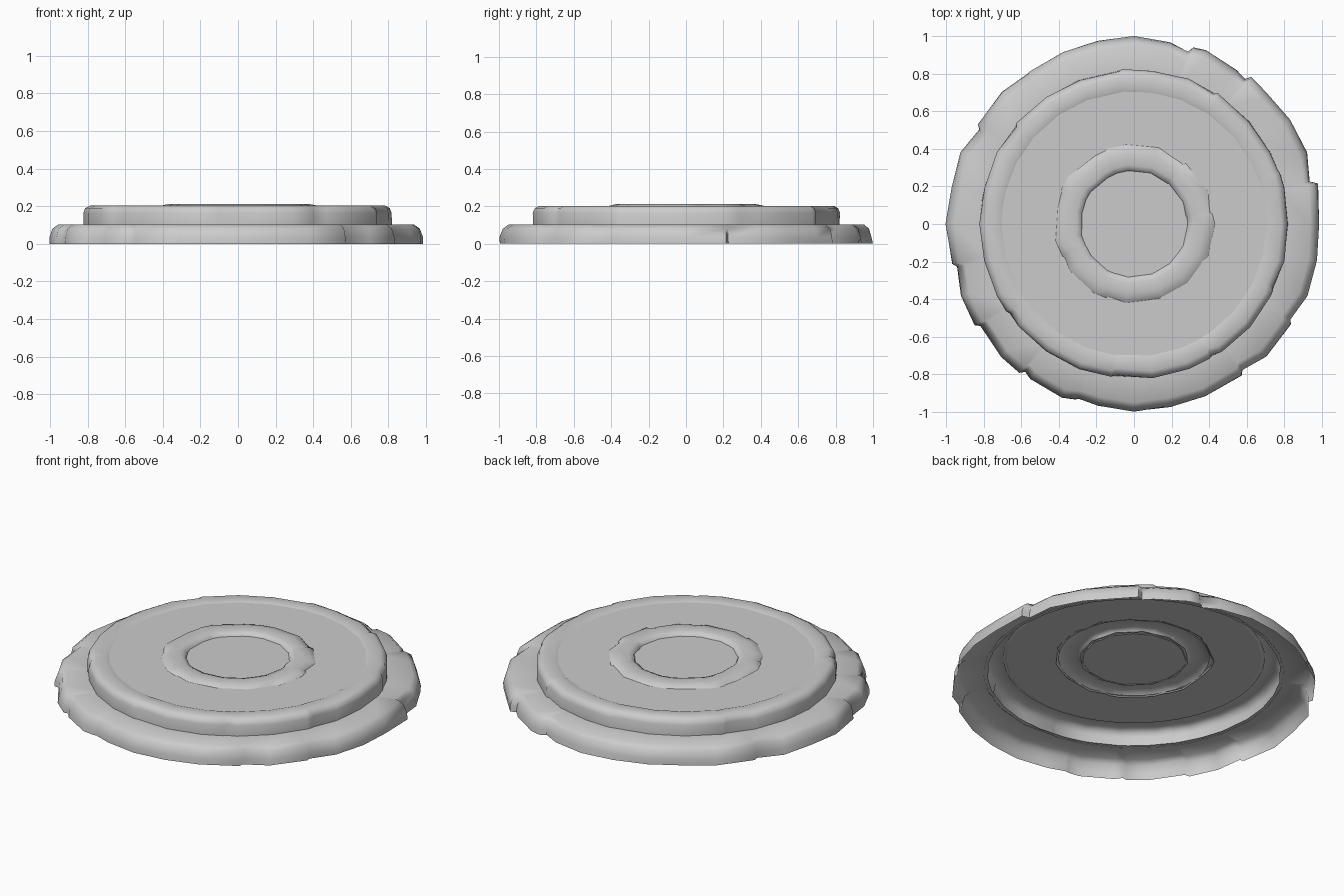
import bpy, bmesh, math, random

random.seed(4)
cube = bpy.data.objects.get("Cube")
if cube:
    bpy.data.objects.remove(cube, do_unlink=True)

stone = bpy.data.materials.new("grey stone")
stone.use_nodes = True
GREY = (0.6, 0.6, 0.6, 1)
stone.diffuse_color = GREY
stone.node_tree.nodes["Principled BSDF"].inputs["Base Color"].default_value = GREY


def course(name, profile, count, seams, rough, chip):
    """Open ring of worn stones: profile rows are (radius, height, wear)."""
    # Even columns, plus a tight pair of columns at each seam between stones
    columns = [(360 * i / count, 0) for i in range(count)
               if all(abs(360 * i / count - s) > 2.5 for s in seams)]
    columns += [(s - 0.6, 0) for s in seams] + [(s + 0.6, chip) for s in seams]
    columns.sort()
    bm = bmesh.new()
    rings = []
    for angle, cut in columns:
        a = math.radians(angle)
        shift = random.uniform(-rough, rough) - cut
        column = []
        for r, z, wear in profile:
            rr = r + wear * (shift + random.uniform(-rough, rough) * 0.3)
            column.append(bm.verts.new((rr * math.cos(a), rr * math.sin(a), z)))
        rings.append(column)
    for i, here in enumerate(rings):
        there = rings[(i + 1) % len(rings)]
        for k in range(len(profile) - 1):
            bm.faces.new((here[k], there[k], there[k + 1], here[k + 1]))
    finish(bm, name)
    return [v for v in columns]


def finish(bm, name, smooth=True):
    mesh = bpy.data.meshes.new(name)
    bm.to_mesh(mesh)
    bm.free()
    mesh.materials.append(stone)
    obj = bpy.data.objects.new(name, mesh)
    bpy.context.collection.objects.link(obj)
    if smooth:
        bpy.ops.object.select_all(action='DESELECT')
        obj.select_set(True)
        bpy.context.view_layer.objects.active = obj
        bpy.ops.object.shade_smooth_by_angle(angle=math.radians(62))


def floor(name, outer, inner, z, sides):
    """Flat paving, as a disc or with a round opening."""
    bm = bmesh.new()
    loops = []
    for r in (outer, inner):
        if r:
            loops.append([bm.verts.new((r * math.cos(math.tau * i / sides),
                                        r * math.sin(math.tau * i / sides), z))
                          for i in range(sides)])
    if inner:
        for i in range(sides):
            j = (i + 1) % sides
            bm.faces.new((loops[0][i], loops[0][j], loops[1][j], loops[1][i]))
    else:
        bm.faces.new(loops[0])
    finish(bm, name, smooth=False)


# Lower step
course("lower_step",
       [(0.992, 0, 1), (0.99, 0.035, 1), (0.975, 0.08, 1.1),
        (0.945, 0.102, 1), (0.8, 0.102, 0)],
       32, [13, 52, 72, 125, 148, 193, 213, 233, 252, 306, 328], 0.01, 0.022)

# Upper step with its rim
course("upper_step",
       [(0.82, 0.1, 0.6), (0.82, 0.165, 1), (0.81, 0.19, 1),
        (0.785, 0.203, 1), (0.715, 0.2, 0.5), (0.7, 0.194, 0)],
       26, [20, 58, 95, 140, 172, 215, 262, 300, 335], 0.005, 0.008)

# Paving inside the rim
floor("upper_floor", 0.715, 0.41, 0.196, 48)

# Raised ring of stones
course("centre_ring",
       [(0.43, 0.19, 1), (0.415, 0.203, 1), (0.375, 0.212, 0.5),
        (0.315, 0.212, 0.3), (0.29, 0.203, 0.3), (0.282, 0.185, 0.3)],
       15, [8, 50, 110, 155, 205, 250, 290, 330], 0.008, 0.01)

# Paving inside the ring
floor("centre_floor", 0.3, 0, 0.19, 12)
